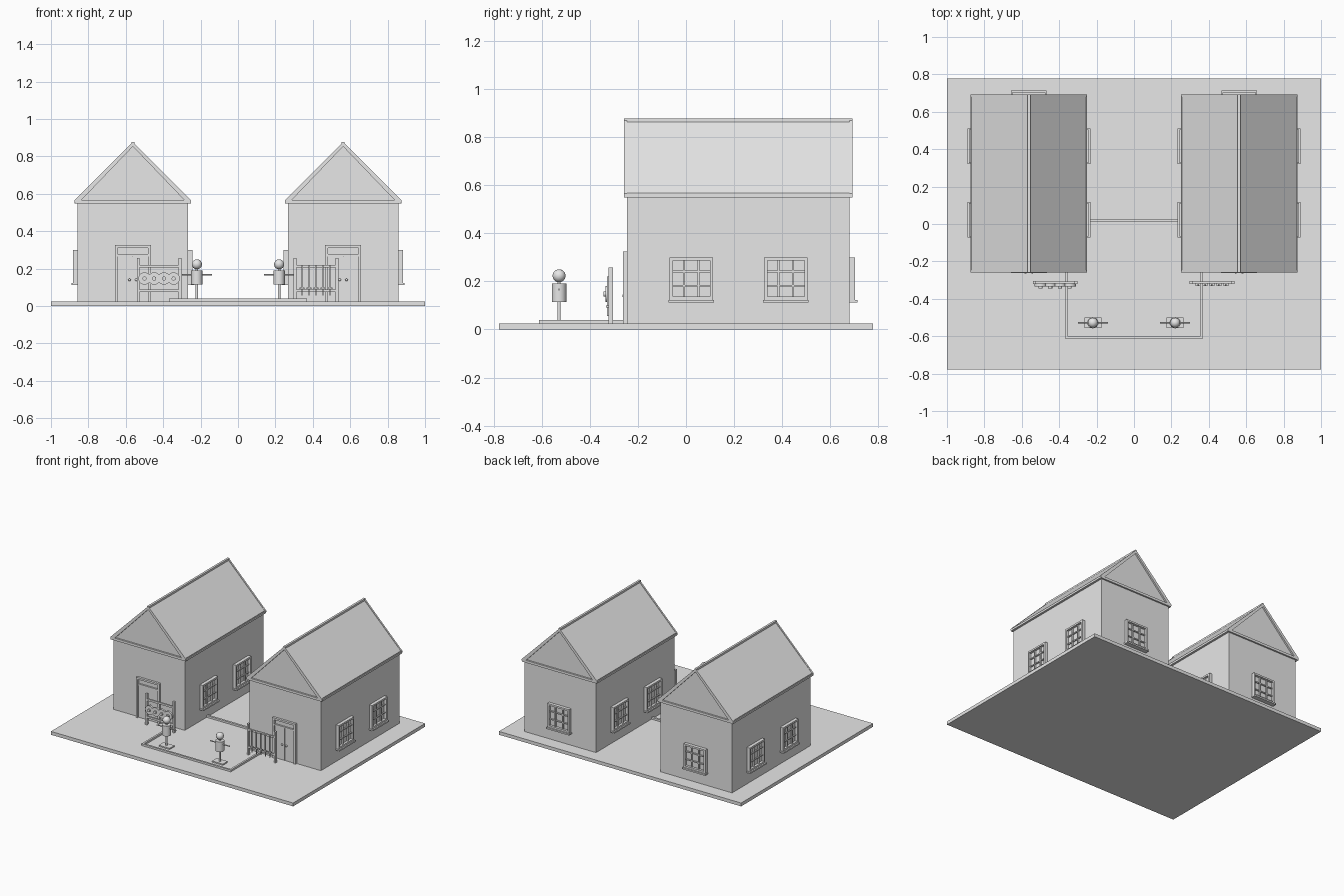
import bpy
import bmesh
import math
from mathutils import Matrix, Vector

cube = bpy.data.objects.get("Cube")
if cube:
    bpy.data.objects.remove(cube, do_unlink=True)

grey = bpy.data.materials.new("plain_grey")
grey.use_nodes = True
GREY = (0.8, 0.8, 0.8, 1)
grey.diffuse_color = GREY
grey.node_tree.nodes["Principled BSDF"].inputs["Base Color"].default_value = GREY

GROUND = 0.025
FRONT, BACK = -0.246, 0.68
HALF = 0.295
EAVE, APEX = 0.556, 0.877


class Part:
    """Collects simple solids into one named object."""

    def __init__(self, name):
        self.name = name
        self.bm = bmesh.new()

    def box(self, x, y, z):
        size = Matrix.Diagonal((x[1] - x[0], y[1] - y[0], z[1] - z[0], 1))
        mid = Matrix.Translation((sum(x) / 2, sum(y) / 2, sum(z) / 2))
        bmesh.ops.create_cube(self.bm, size=1, matrix=mid @ size)

    def rod(self, start, end, radius, sides=16):
        a, b = Vector(start), Vector(end)
        turn = (b - a).to_track_quat("Z", "Y").to_matrix().to_4x4()
        bmesh.ops.create_cone(self.bm, cap_ends=True, segments=sides, radius1=radius,
                              radius2=radius, depth=(b - a).length,
                              matrix=Matrix.Translation((a + b) / 2) @ turn)

    def ball(self, centre, radius):
        bmesh.ops.create_uvsphere(self.bm, u_segments=20, v_segments=12, radius=radius,
                                  matrix=Matrix.Translation(centre))

    def extrude(self, profile, y0, y1):
        face = self.bm.faces.new([self.bm.verts.new((x, y0, z)) for x, z in profile])
        out = bmesh.ops.extrude_face_region(self.bm, geom=[face])
        moved = [v for v in out["geom"] if isinstance(v, bmesh.types.BMVert)]
        bmesh.ops.translate(self.bm, verts=moved, vec=(0, y1 - y0, 0))

    def done(self, matrix=None, smooth=False):
        bmesh.ops.recalc_face_normals(self.bm, faces=self.bm.faces)
        if matrix:
            self.bm.transform(matrix)
        mesh = bpy.data.meshes.new(self.name)
        self.bm.to_mesh(mesh)
        self.bm.free()
        mesh.materials.append(grey)
        obj = bpy.data.objects.new(self.name, mesh)
        bpy.context.collection.objects.link(obj)
        if smooth:
            bpy.ops.object.select_all(action="DESELECT")
            obj.select_set(True)
            bpy.context.view_layer.objects.active = obj
            bpy.ops.object.shade_smooth_by_angle()
        return obj


def gable_band(half, low, apex, thick):
    """Upside-down V profile with short vertical eave ends."""
    return [(half, low), (half, low + 0.012), (0, apex), (-half, low + 0.012), (-half, low),
            (thick - half, low), (0, apex - thick), (half - thick, low)]


def window(name, matrix):
    """Nine-pane window on a wall facing -y, based at the wall surface."""
    p = Part(name)
    w, low, top, bar = 0.09, 0.123, 0.299, 0.013
    for s in (-1, 1):
        p.box(sorted((s * w, s * (w - bar))), (-0.024, 0), (low, top))
    for z in (low, top - bar):
        p.box((-w, w), (-0.024, 0), (z, z + bar))
    for i in (1, 2):
        x = -w + 2 * w * i / 3
        z = low + (top - low) * i / 3
        p.box((x - 0.004, x + 0.004), (-0.017, 0), (low, top))
        p.box((-w, w), (-0.015, 0), (z - 0.004, z + 0.004))
    p.box((-w, w), (-0.006, 0), (low, top))
    p.box((-w - 0.005, w + 0.005), (-0.034, 0), (0.112, low))
    p.done(matrix)


def house(side, cx):
    place = Matrix.Translation((cx, 0, 0))
    # Walls with solid gables
    p = Part(side + "_house_walls")
    p.extrude([(-HALF, GROUND), (HALF, GROUND), (HALF, EAVE), (0, APEX - 0.018),
               (-HALF, EAVE)], FRONT, BACK)
    p.done(place)

    # Roof slopes, edge boards and ridge
    p = Part(side + "_house_roof")
    p.extrude(gable_band(0.306, EAVE, APEX - 0.006, 0.02), FRONT, BACK)
    p.done(place)
    p = Part(side + "_house_roof_trim")
    for y in (FRONT - 0.012, BACK):
        p.extrude(gable_band(0.311, EAVE - 0.002, APEX, 0.024), y, y + 0.012)
        p.box((-0.31, 0.31), (y, y + 0.012), (EAVE - 0.008, EAVE + 0.01))
    p.box((-0.008, 0.008), (FRONT - 0.012, BACK + 0.012), (APEX - 0.02, APEX))
    for s in (-1, 1):
        p.box(sorted((s * HALF, s * 0.311)), (FRONT, BACK), (EAVE - 0.008, EAVE + 0.006))
    p.done(place)

    # Double door with frame, transom and knobs
    p = Part(side + "_house_door")
    w, top = 0.096, 0.325
    for s in (-1, 1):
        p.box(sorted((s * w, s * (w - 0.014))), (FRONT - 0.017, FRONT), (GROUND, top))
        p.box(sorted((s * 0.001, s * (w - 0.014))), (FRONT - 0.006, FRONT), (GROUND, 0.27))
        p.ball((s * 0.018, FRONT - 0.012, 0.14), 0.007)
    p.box((-w, w), (FRONT - 0.017, FRONT), (top - 0.014, top))
    p.box((-w, w), (FRONT - 0.012, FRONT), (0.266, 0.277))
    p.done(place, smooth=True)

    # Two windows on each long wall, one at the back
    turn = lambda a: Matrix.Rotation(a, 4, "Z")
    for y in (0.022, 0.415):
        for s in (-1, 1):
            window(side + "_house_side_window",
                   Matrix.Translation((cx + s * HALF, y, 0)) @ turn(s * math.pi / 2))
    window(side + "_house_back_window", Matrix.Translation((cx, BACK, 0)) @ turn(math.pi))


def rack(name, cx):
    p = Part(name)
    for s in (-1, 1):
        x = cx + s * 0.112
        p.box((x - 0.007, x + 0.007), (-0.322, -0.304), (GROUND, 0.257))
    for z in (0.075, 0.205):
        p.box((cx - 0.112, cx + 0.112), (-0.319, -0.307), (z, z + 0.014))
    p.done()


def dummy(side, cx):
    y = -0.528
    p = Part(side + "_training_dummy")
    p.box((cx - 0.045, cx + 0.045), (y - 0.028, y + 0.028), (GROUND, 0.034))
    p.rod((cx, y, GROUND), (cx, y, 0.21), 0.007)
    p.rod((cx, y, 0.114), (cx, y, 0.19), 0.03, 24)
    p.rod((cx - 0.08, y, 0.166), (cx + 0.08, y, 0.166), 0.004)
    p.ball((cx, y, 0.223), 0.027)
    p.done(smooth=True)


# Ground slab
p = Part("ground_slab")
p.box((-1, 1), (-0.778, 0.778), (0, GROUND))
p.done()

# Low kerb around the yard and between the houses
p = Part("yard_kerb")
for s in (-1, 1):
    p.box((s * 0.362 - 0.007, s * 0.362 + 0.007), (-0.612, FRONT), (GROUND, 0.039))
p.box((-0.369, 0.369), (-0.612, -0.598), (GROUND, 0.039))
p.box((-0.267, 0.267), (0.01, 0.026), (GROUND, 0.039))
p.done()

for side, s in (("right", -1), ("left", 1)):
    house(side, s * 0.562)
    dummy(side, s * 0.22)

# Rack of round shields
rack("shield_rack", -0.422)
p = Part("round_shields")
for i in range(4):
    x = -0.422 + (i - 1.5) * 0.052
    p.rod((x, -0.319, 0.147), (x, -0.334, 0.147), 0.033, 24)
    p.rod((x, -0.334, 0.147), (x, -0.344, 0.147), 0.011)
p.done(smooth=True)

# Rack of swords
rack("sword_rack", 0.417)
p = Part("swords")
for i in range(5):
    x = 0.417 + (i - 2) * 0.037
    p.box((x - 0.004, x + 0.004), (-0.328, -0.322), (0.1, 0.22))
    p.box((x - 0.013, x + 0.013), (-0.332, -0.319), (0.092, 0.1))
    p.box((x - 0.003, x + 0.003), (-0.328, -0.322), (0.055, 0.092))
p.done()
